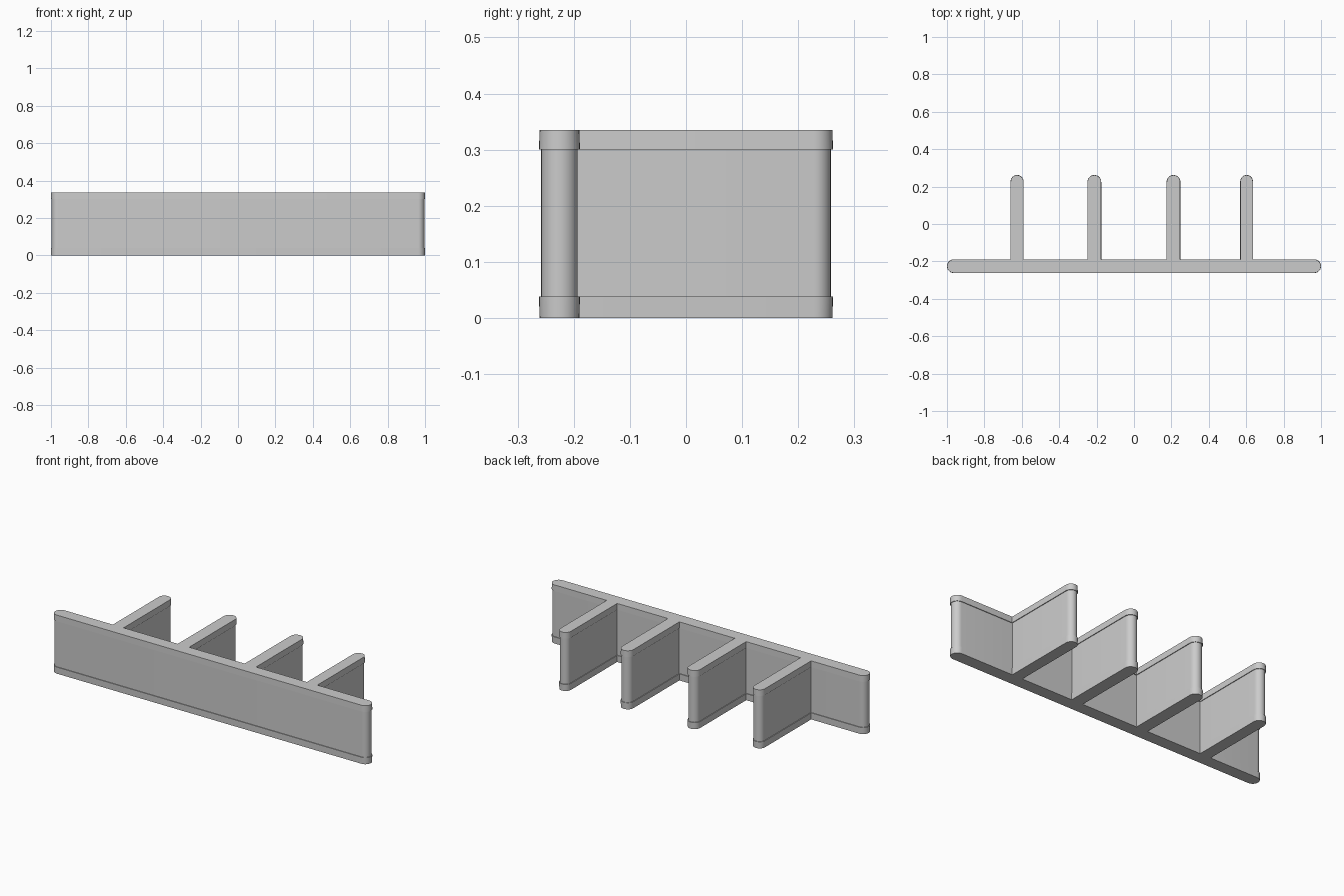
import bpy, bmesh
from math import sin, cos, pi

if "Cube" in bpy.data.objects:
    bpy.data.objects.remove(bpy.data.objects["Cube"])

R = 0.0365                    # wall half thickness at the bands
WALL_Y = -0.2255              # wall centre line
FIN_TIP = 0.262
FINS = [(-0.625, 0.035), (-0.212, 0.037), (0.211, 0.037), (0.602, 0.034)]
# height and inward offset of each ring: lower band, plain body, upper band
LEVELS = [(0.0, 0.001), (0.038, 0.0), (0.038, 0.004),
          (0.300, 0.004), (0.300, 0.0), (0.335, 0.001)]
SEG = 14


def arc(cx, cy, r, start):
    """Half circle of points, counterclockwise from the start angle."""
    return [(cx + r * cos(start + pi * i / SEG), cy + r * sin(start + pi * i / SEG))
            for i in range(SEG + 1)]


def comb_outline(d):
    """Plan of the long wall with its fins, shrunk inward by d."""
    r = R - d
    pts = arc(1 - d - r, WALL_Y, r, -pi / 2)
    for x, w in reversed(FINS):
        w -= d
        pts.append((x + w, WALL_Y + r))
        pts += arc(x, FIN_TIP - d - w, w, 0)
        pts.append((x - w, WALL_Y + r))
    return pts + arc(-1 + d + r, WALL_Y, r, pi / 2)


# Wall, fins and bands as one closed shell stacked from plan outlines
bm = bmesh.new()
rings = [[bm.verts.new((x, y, z)) for x, y in comb_outline(d)] for z, d in LEVELS]
n = len(rings[0])
for low, high in zip(rings, rings[1:]):
    for i in range(n):
        j = (i + 1) % n
        bm.faces.new((low[i], low[j], high[j], high[i]))

# Comb-shaped top and bottom caps
caps = [bm.faces.new(rings[0][::-1]), bm.faces.new(rings[-1])]
bm.normal_update()
bmesh.ops.triangulate(bm, faces=caps, ngon_method='EAR_CLIP')

mesh = bpy.data.meshes.new("divider_rack")
bm.to_mesh(mesh)
bm.free()
rack = bpy.data.objects.new("divider_rack", mesh)
bpy.context.collection.objects.link(rack)
bpy.context.view_layer.objects.active = rack
rack.select_set(True)
bpy.ops.object.shade_smooth_by_angle(angle=pi / 6)
